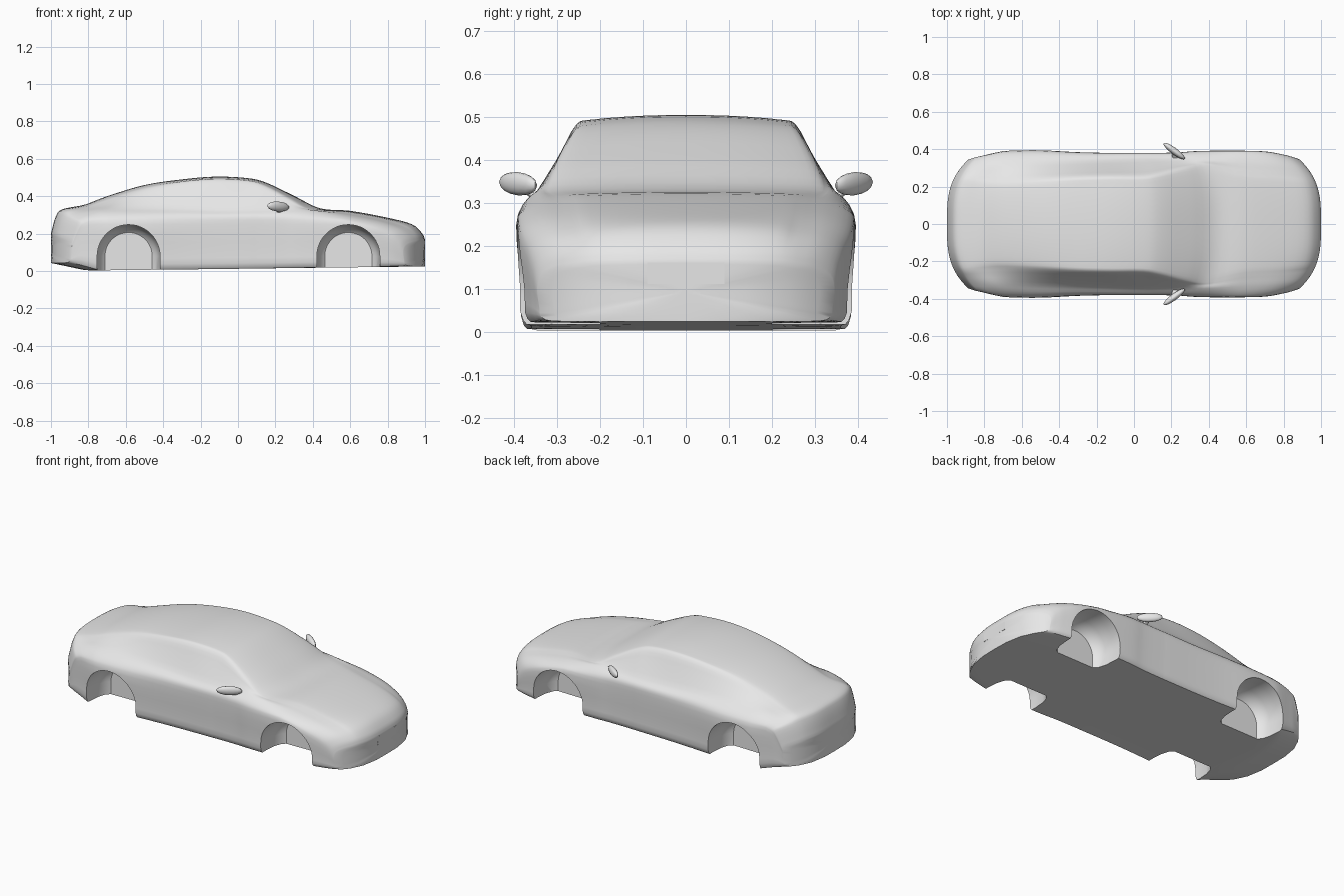
import bpy
import bmesh
from math import sin, cos, pi, radians
from mathutils import Vector

old = bpy.data.objects.get("Cube")
if old:
    bpy.data.objects.remove(old, do_unlink=True)

grey = bpy.data.materials.new("plain grey")
grey.use_nodes = True
GREY = (0.8, 0.8, 0.8, 1)
grey.diffuse_color = GREY
grey.node_tree.nodes["Principled BSDF"].inputs["Base Color"].default_value = GREY


def catmull(points, steps, closed):
    """Smooth a list of equal-length vectors."""
    n = len(points)
    pick = (lambda i: points[i % n]) if closed else (lambda i: points[max(0, min(n - 1, i))])
    out = []
    for i in range(n if closed else n - 1):
        quad = [pick(i + k) for k in (-1, 0, 1, 2)]
        for s in range(steps):
            t = s / steps
            out.append(tuple(
                b + 0.5 * t * (c - a + t * (2 * a - 5 * b + 4 * c - d + t * (3 * (b - c) + d - a)))
                for a, b, c, d in zip(*quad)))
    return out if closed else out + [tuple(points[-1])]


def loft(name, rings):
    """Skin closed rings and cap both ends."""
    bm = bmesh.new()
    loops = [[bm.verts.new(p) for p in ring] for ring in rings]
    n = len(loops[0])
    for a, b in zip(loops, loops[1:]):
        for i in range(n):
            j = (i + 1) % n
            bm.faces.new((a[i], a[j], b[j], b[i]))
    bm.faces.new(loops[0])
    bm.faces.new(loops[-1])
    bmesh.ops.recalc_face_normals(bm, faces=bm.faces)
    mesh = bpy.data.meshes.new(name)
    bm.to_mesh(mesh)
    bm.free()
    ob = bpy.data.objects.new(name, mesh)
    bpy.context.collection.objects.link(ob)
    mesh.materials.append(grey)
    return ob


def activate(ob):
    bpy.ops.object.select_all(action="DESELECT")
    ob.select_set(True)
    bpy.context.view_layer.objects.active = ob


def smooth(ob, angle=35):
    activate(ob)
    bpy.ops.object.shade_smooth_by_angle(angle=radians(angle))


# Body stations, tail to nose:
# centre x, bow, half width, belt y, belt z, roof edge y, roof edge z, centre z
STATIONS = [
    (-1.0, .17, .34, .32, .17, .25, .19, .20),
    (-.975, .17, .355, .33, .26, .25, .28, .29),
    (-.94, .16, .365, .32, .29, .25, .32, .33),
    (-.82, .10, .385, .32, .32, .24, .34, .355),
    (-.7, .04, .392, .325, .33, .235, .375, .40),
    (-.5, 0, .394, .33, .335, .24, .435, .46),
    (-.3, 0, .384, .335, .335, .25, .47, .49),
    (-.12, 0, .38, .34, .33, .255, .483, .505),
    (.05, 0, .38, .345, .33, .255, .475, .497),
    (.15, .03, .38, .345, .33, .27, .45, .473),
    (.3, .06, .383, .345, .33, .30, .385, .402),
    (.44, .10, .39, .345, .325, .31, .33, .335),
    (.6, .05, .393, .335, .30, .27, .312, .322),
    (.8, .10, .388, .33, .265, .26, .275, .285),
    (.93, .15, .37, .32, .225, .25, .235, .25),
    (.985, .17, .355, .31, .185, .24, .195, .20),
    (1.0, .17, .345, .30, .15, .24, .16, .165),
]


def section(station, scale=1.0):
    x, bow, w, yb, zb, yr, zr, zt = station
    floor = .004 + .012 * abs(x + .75) + .2 * max(0, -x - .82)
    wide = min(.25, zb - .05)
    half = [(0, floor), (.8 * w, floor), (.965 * w, floor + .008),
            (.985 * w, floor + .4 * (wide - floor)), (w, wide),
            ((w + yb) / 2 + .012, (wide + zb) / 2 + .008), (yb, zb),
            (.4 * yb + .6 * yr, .4 * zb + .6 * zr), (yr, zr),
            (yr * .86, zr + .5 * (zt - zr)), (yr * .45, zr + .88 * (zt - zr)), (0, zt)]
    loop = catmull(half + [(-y, z) for y, z in half[-2:0:-1]], 3, True)
    mid = (floor + zt) / 2
    return [(x - (1 if x > 0.1 else -1) * bow * abs(y * scale / .39) ** 3.2,
             y * scale, mid + (z - mid) * scale) for y, z in loop]


rings = [section(STATIONS[0], s) for s in (.1, .4, .7, .9)]
rings += [section(s) for s in catmull(STATIONS, 4, False)]
rings += [section(STATIONS[-1], s) for s in (.9, .7, .4, .1)]
body = loft("car_body", rings)

# Wheel wells: arch-shaped recesses with a rounded inner end
for cx in (-.585, .59):
    for side in (-1, 1):
        arch = [(.168 * cos(pi * i / 24), .168 * sin(pi * i / 24)) for i in range(25)]
        arch += [(-.168, -.14), (.168, -.14)]
        well = loft("wheel_well_cutter", [
            [(cx + u * k, side * y, .08 + v * k) for u, v in arch]
            for y, k in ((.5, 1), (.34, 1), (.27, .97), (.22, .88), (.2, .75))])
        well.hide_render = True
        cut = body.modifiers.new("wheel_well", "BOOLEAN")
        cut.operation = "DIFFERENCE"
        cut.solver = "EXACT"
        cut.object = well
        activate(body)
        bpy.ops.object.modifier_apply(modifier=cut.name)
        bpy.data.objects.remove(well, do_unlink=True)
smooth(body)


def tube(name, path):
    """Oval rings along a path of (centre, x radius, z radius)."""
    return loft(name, [[Vector(c) + Vector((rx * cos(a), 0, rz * sin(a)))
                        for a in (2 * pi * i / 16 for i in range(16))]
                       for c, rx, rz in path])


# Door mirrors: swept-back pod on a short stalk
for side, label in ((-1, "near"), (1, "far")):
    pod = [((.215 - .05 * t, side * (.39 + .044 * t), .345 + .004 * t),
            .026 * (1 - t * t) ** .5 + .002, .026 * (1 - t * t) ** .5 + .001)
           for t in (-1, -.9, -.7, -.4, 0, .4, .7, .9, 1)]
    smooth(tube(label + "_mirror_pod", pod), 60)
    stalk = [((.225, side * .325, .30), .02, .012),
             ((.222, side * .35, .313), .015, .009),
             ((.215, side * .378, .335), .014, .010)]
    smooth(tube(label + "_mirror_stalk", stalk), 60)

# Number plate panels at nose and tail
for name, x, z in (("front_plate", .997, .137), ("rear_plate", -.989, .2)):
    bpy.ops.mesh.primitive_cube_add(size=1, location=(x, 0, z))
    plate = bpy.context.object
    plate.name = name
    plate.scale = (.006, .178, .05)
    plate.data.materials.append(grey)
    if x < 0:
        plate.rotation_euler.y = radians(12)
